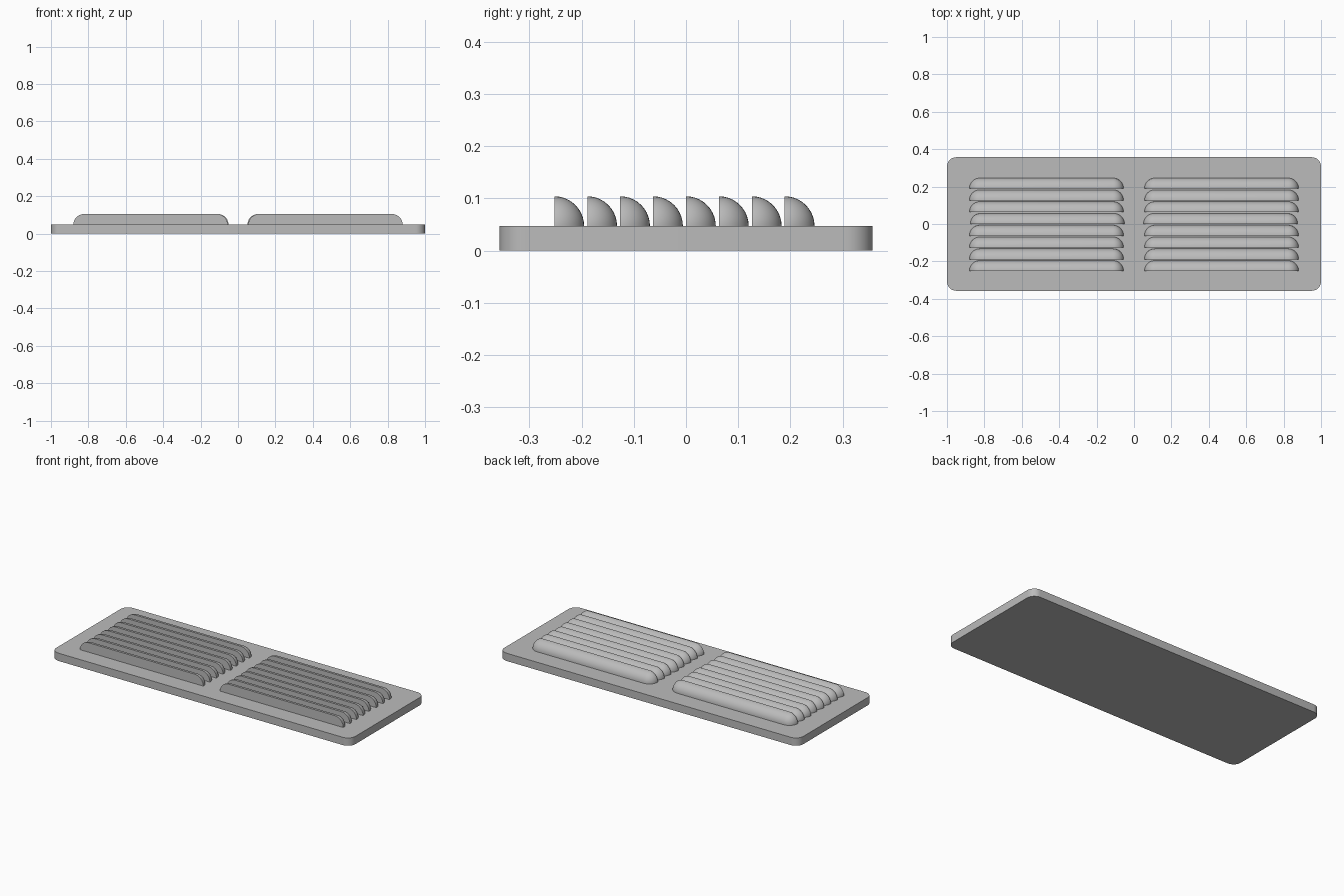
import bpy, bmesh
from math import sin, cos, pi

if "Cube" in bpy.data.objects:
    bpy.data.objects.remove(bpy.data.objects["Cube"], do_unlink=True)

metal = bpy.data.materials.new("grey_metal")
metal.use_nodes = True
metal.diffuse_color = (0.5, 0.5, 0.5, 1)
metal.node_tree.nodes["Principled BSDF"].inputs["Base Color"].default_value = (0.5, 0.5, 0.5, 1)

HALF_DEPTH, THICK, CORNER = 0.357, 0.047, 0.05
RADIUS, LENGTH, STEPS = 0.057, 0.825, 10


def finish(bm, name):
    """Turn a bmesh into a smooth-shaded object with sharp edges kept."""
    bmesh.ops.remove_doubles(bm, verts=bm.verts, dist=1e-5)
    bmesh.ops.recalc_face_normals(bm, faces=bm.faces)
    mesh = bpy.data.meshes.new(name)
    bm.to_mesh(mesh)
    bm.free()
    mesh.materials.append(metal)
    obj = bpy.data.objects.new(name, mesh)
    bpy.context.collection.objects.link(obj)
    bpy.ops.object.select_all(action='DESELECT')
    obj.select_set(True)
    bpy.context.view_layer.objects.active = obj
    bpy.ops.object.shade_smooth_by_angle(angle=pi / 6)
    return obj


# Base plate: rounded rectangle extruded upwards
bm = bmesh.new()
outline = []
for quarter, (sx, sy) in enumerate([(1, 1), (-1, 1), (-1, -1), (1, -1)]):
    for i in range(STEPS + 1):
        a = (quarter + i / STEPS) * pi / 2
        outline.append(bm.verts.new((sx * (1 - CORNER) + CORNER * cos(a),
                                     sy * (HALF_DEPTH - CORNER) + CORNER * sin(a), 0)))
bottom = bm.faces.new(outline)
top = bmesh.ops.extrude_face_region(bm, geom=[bottom], use_keep_orig=True)
bmesh.ops.translate(bm, vec=(0, 0, THICK),
                    verts=[v for v in top["geom"] if isinstance(v, bmesh.types.BMVert)])
finish(bm, "base_plate")


def louver(name, x, y):
    """Quarter-round hood with quarter-dome ends and a flat front."""
    bm = bmesh.new()
    angles = [i / STEPS * pi / 2 for i in range(STEPS + 1)]
    inner = LENGTH / 2 - RADIUS
    stations = [(-inner - RADIUS * cos(a), sin(a)) for a in angles]
    stations += [(-px, s) for px, s in reversed(stations)]
    rows = [[bm.verts.new((x + px, y + RADIUS * s * cos(t), THICK + RADIUS * s * sin(t)))
             for t in angles] for px, s in stations]
    for a, b in zip(rows, rows[1:]):
        for i in range(STEPS):
            bm.faces.new((a[i], b[i], b[i + 1], a[i + 1]))
    bm.faces.new([row[-1] for row in rows])
    finish(bm, name)


# Two banks of eight louvers
for side, label in ((-1, "right"), (1, "left")):
    for n in range(8):
        nudge = 0.005 if n == 4 else 0
        louver(f"{label}_louver_{n + 1}", side * (0.468 - nudge), -0.252 + n * 0.063)
